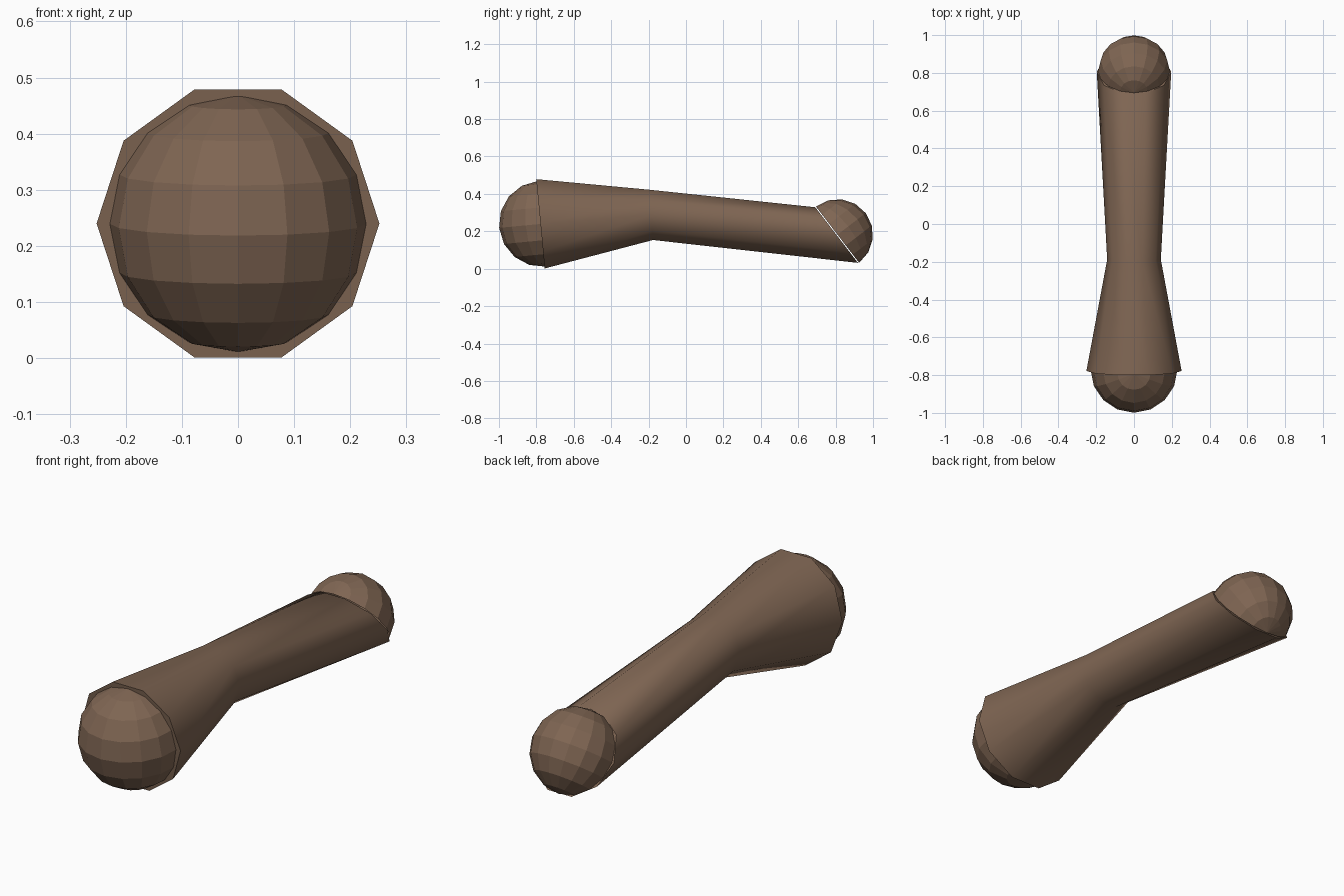
import bpy, bmesh, math
from mathutils import Vector, Matrix

if "Cube" in bpy.data.objects:
    bpy.data.objects.remove(bpy.data.objects["Cube"])

brown = bpy.data.materials.new("earthy brown")
brown.diffuse_color = (0.21, 0.13, 0.085, 1)
brown.use_nodes = True
brown.node_tree.nodes["Principled BSDF"].inputs["Base Color"].default_value = brown.diffuse_color


def finish(name, bm):
    bmesh.ops.recalc_face_normals(bm, faces=bm.faces)
    me = bpy.data.meshes.new(name)
    bm.to_mesh(me)
    bm.free()
    me.materials.append(brown)
    ob = bpy.data.objects.new(name, me)
    bpy.context.collection.objects.link(ob)
    return ob


# tapered ten-sided shaft: centre y, centre z, radius, backward lean of the ring
RINGS = [(-0.778, 0.24, 0.252, 5.4), (-0.188, 0.288, 0.142, 5.0), (0.805, 0.18, 0.197, 37.5)]
SIDES = 10
bm = bmesh.new()
loops = []
for y, z, r, lean in RINGS:
    up = Vector((0, -math.sin(math.radians(lean)), math.cos(math.radians(lean))))
    loop = []
    for i in range(SIDES):
        a = 2 * math.pi * i / SIDES
        loop.append(bm.verts.new(Vector((r * math.cos(a), y, z)) + up * r * math.sin(a)))
    loops.append(loop)
for a, b in zip(loops, loops[1:]):
    for i in range(SIDES):
        j = (i + 1) % SIDES
        bm.faces.new((a[i], a[j], b[j], b[i]))
bm.faces.new(loops[0])
bm.faces.new(loops[-1])
shaft = finish("shaft", bm)
bpy.context.view_layer.objects.active = shaft
shaft.select_set(True)
bpy.ops.object.shade_smooth_by_angle(angle=math.radians(50))
shaft.select_set(False)


# faceted half-ball capping one end of the shaft
def end_knob(name, y, z, r, lean, side):
    bm = bmesh.new()
    bmesh.ops.create_uvsphere(bm, u_segments=16, v_segments=8, radius=r)
    bmesh.ops.bisect_plane(bm, geom=bm.verts[:] + bm.edges[:] + bm.faces[:], dist=1e-4,
                           plane_co=(0, 0, 0), plane_no=(0, side, 0), clear_inner=True)
    bm.transform(Matrix.Translation((0, y, z)) @ Matrix.Rotation(math.radians(lean), 4, 'X'))
    finish(name, bm)


end_knob("front_knob", -0.77, 0.24, 0.23, 5.4, -1)
end_knob("back_knob", 0.81, 0.182, 0.19, 37.5, 1)
